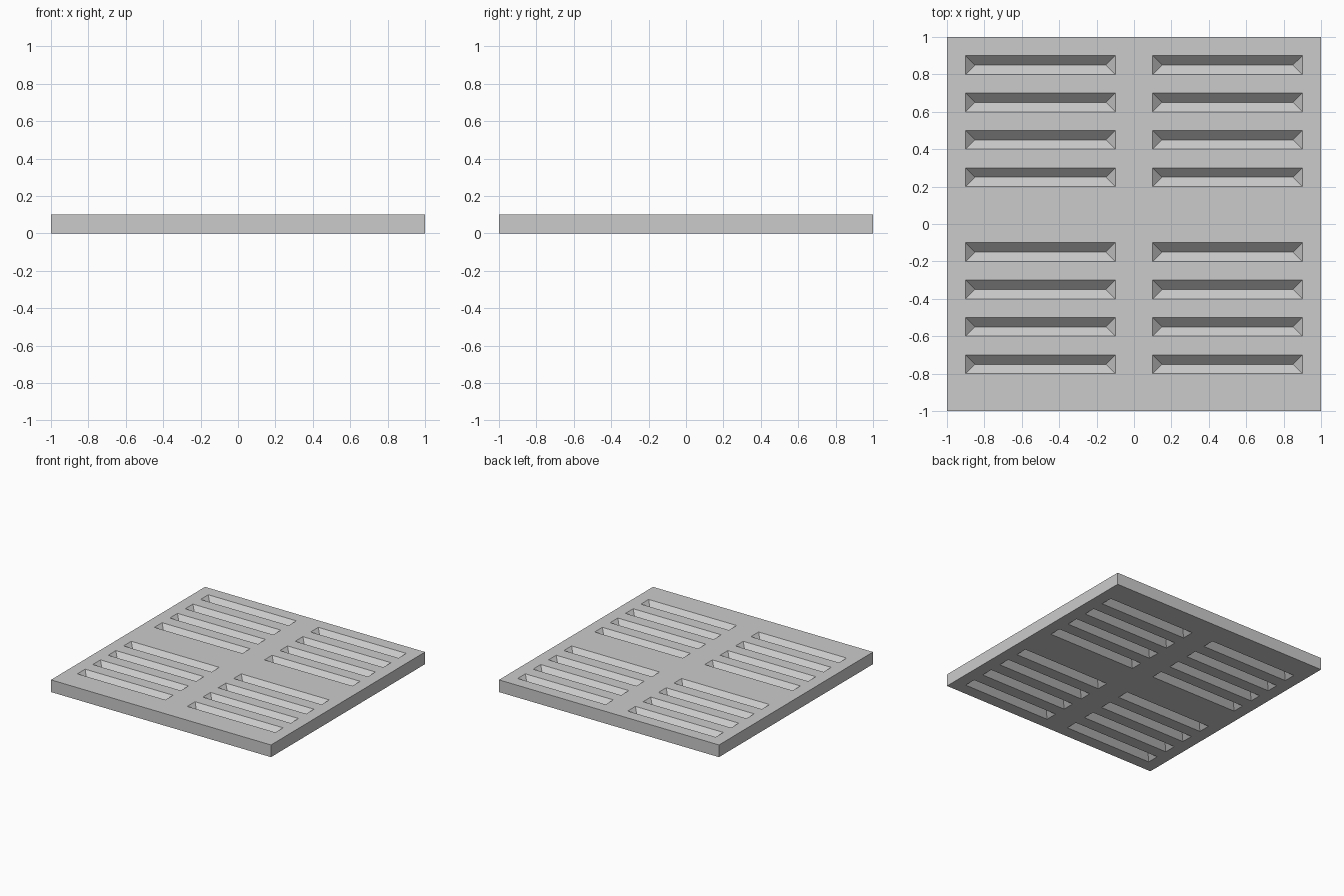
import bpy, bmesh

if "Cube" in bpy.data.objects:
    bpy.data.objects.remove(bpy.data.objects["Cube"])

H = 0.1          # plate thickness
D = 0.05         # groove depth (45 degree walls)
xs = [-1, -0.9, -0.1, 0.1, 0.9, 1]
starts = [-0.8, -0.6, -0.4, -0.2, 0.2, 0.4, 0.6, 0.8]   # lower edge of each groove
ys = [-1] + [y for s in starts for y in (s, s + 0.1)] + [1]

bm = bmesh.new()


def grooved_side(flip):
    """One broad side; the underside is the top turned over about the x axis."""
    def vert(x, y, z):
        return bm.verts.new((x, -y, H - z) if flip else (x, y, z))

    g = [[vert(x, y, H) for y in ys] for x in xs]
    for i in range(len(xs) - 1):
        for j in range(len(ys) - 1):
            a, b, c, d = g[i][j], g[i + 1][j], g[i + 1][j + 1], g[i][j + 1]
            if i % 2 and j % 2:
                # V-shaped groove with hipped ends
                ym = ys[j] + 0.05
                p = vert(xs[i] + D, ym, H - D)
                q = vert(xs[i + 1] - D, ym, H - D)
                for f in ((a, b, q, p), (b, c, q), (c, d, p, q), (d, a, p)):
                    bm.faces.new(f)
            else:
                bm.faces.new((a, b, c, d))
    return [v for col in g for v in col]


rim = grooved_side(False) + grooved_side(True)

# Four outer edge walls
for axis in (0, 1):
    for side in (-1, 1):
        wall = [v for v in rim if abs(v.co[axis] - side) < 1e-5]
        top = sorted((v for v in wall if v.co.z > H / 2), key=lambda v: v.co[1 - axis])
        low = sorted((v for v in wall if v.co.z < H / 2), key=lambda v: -v.co[1 - axis])
        bm.faces.new(top + low)

bmesh.ops.recalc_face_normals(bm, faces=bm.faces)
me = bpy.data.meshes.new("grooved_plate")
bm.to_mesh(me)
bm.free()
plate = bpy.data.objects.new("grooved_plate", me)
bpy.context.collection.objects.link(plate)
